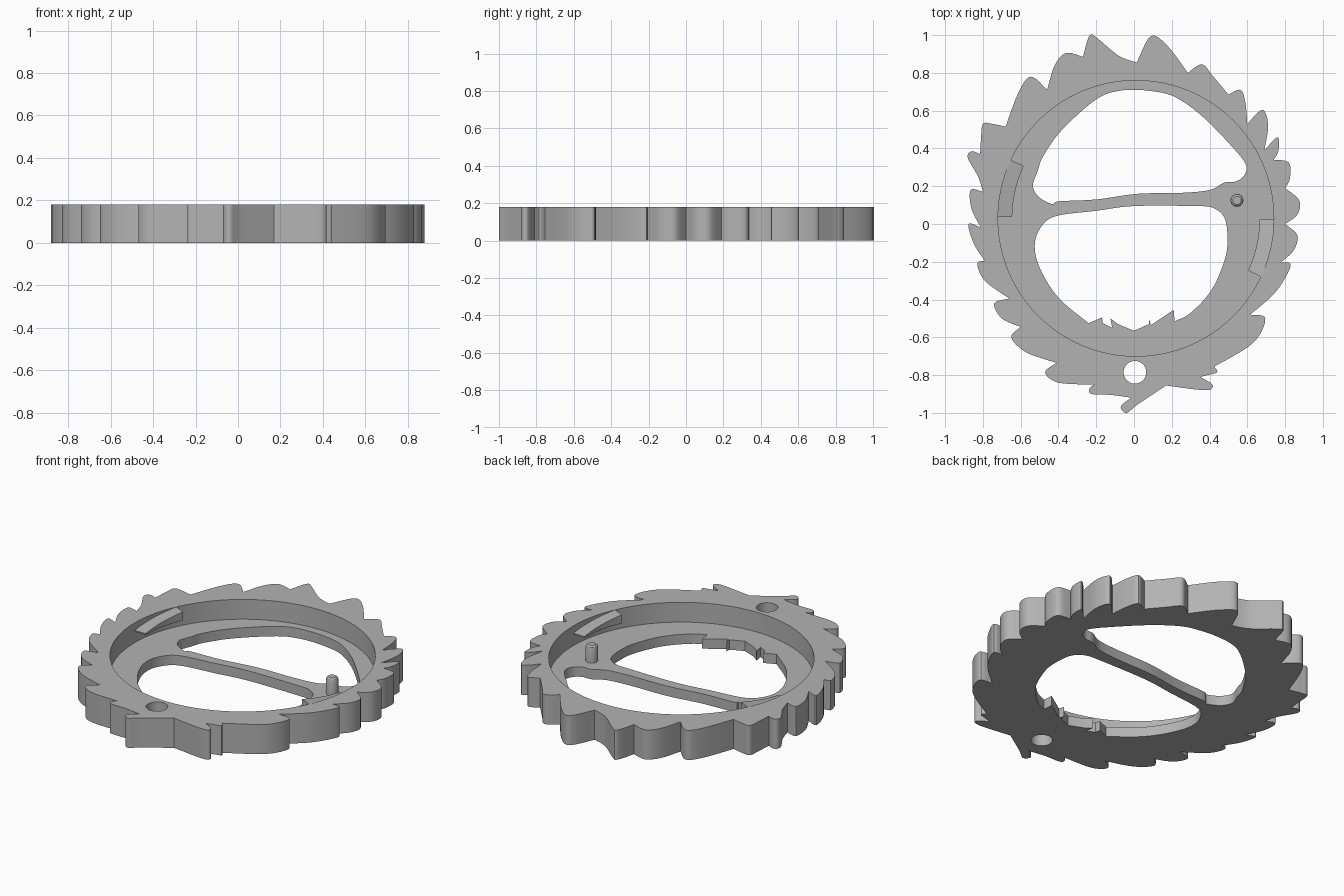
import bpy, bmesh, math
from mathutils import Vector

if "Cube" in bpy.data.objects:
    bpy.data.objects.remove(bpy.data.objects["Cube"])

HEIGHT, FLOOR = 0.18, 0.06
CX, CY, R = 0.01, 0.03, 0.73          # round recess

metal = bpy.data.materials.new("plain_grey")
metal.diffuse_color = (0.45, 0.45, 0.45, 1)
metal.use_nodes = True
metal.node_tree.nodes["Principled BSDF"].inputs["Base Color"].default_value = metal.diffuse_color


def spline(pts, steps=6):
    """Smooth open path through the points, sharp only at its ends."""
    p = [Vector(q) for q in pts]
    p = [p[0]] + p + [p[-1]]
    out = []
    for a, b, c, d in zip(p, p[1:], p[2:], p[3:]):
        for i in range(steps):
            t = i / steps
            out.append(0.5 * (2 * b + (c - a) * t + (2 * a - 5 * b + 4 * c - d) * t * t
                              + (3 * b - a - 3 * c + d) * t ** 3))
    return out


def circle(x, y, r, n):
    return [Vector((x + r * math.cos(2 * math.pi * i / n),
                    y + r * math.sin(2 * math.pi * i / n))) for i in range(n)]


def make(name, bm):
    bmesh.ops.recalc_face_normals(bm, faces=bm.faces)
    me = bpy.data.meshes.new(name)
    bm.to_mesh(me)
    bm.free()
    me.materials.append(metal)
    ob = bpy.data.objects.new(name, me)
    bpy.context.collection.objects.link(ob)
    return ob


def prism(name, outline, z0, z1):
    bm = bmesh.new()
    face = bm.faces.new([bm.verts.new((p[0], p[1], z0)) for p in outline])
    new = bmesh.ops.extrude_face_region(bm, geom=[face])["geom"]
    bmesh.ops.translate(bm, vec=(0, 0, z1 - z0),
                        verts=[v for v in new if isinstance(v, bmesh.types.BMVert)])
    return make(name, bm)


def smooth(ob):
    bpy.ops.object.select_all(action='DESELECT')
    ob.select_set(True)
    bpy.context.view_layer.objects.active = ob
    bpy.ops.object.shade_smooth_by_angle(angle=math.radians(32))


# Hooked teeth, clockwise: each starts at its sharp valley
right_teeth = [
    [(.015, .855), (.09, .995), (.18, .94)],
    [(.285, .80), (.36, .845), (.42, .78)],
    [(.50, .685), (.565, .71), (.59, .64)],
    [(.60, .53), (.68, .605), (.71, .52)],
    [(.69, .39), (.76, .46), (.765, .39)],
    [(.74, .34), (.82, .325), (.825, .24)],
    [(.80, .19), (.875, .125), (.865, .05)],
    [(.80, .0), (.865, -.06), (.845, -.14)],
    [(.775, -.205), (.83, -.22), (.75, -.36)],
    [(.615, -.48), (.695, -.50), (.63, -.63)],
    [(.425, -.755), (.44, -.785), (.39, -.80)],
    [(.35, -.81), (.415, -.85), (.38, -.88)],
    [(.17, -.855), (.02, -.955), (-.04, -1.0), (-.07, -.965)],
]
left_teeth = [
    [(-.015, -.92), (-.12, -.905), (-.225, -.90), (-.235, -.87)],
    [(-.21, -.85), (-.40, -.84), (-.47, -.785)],
    [(-.41, -.735), (-.57, -.68), (-.65, -.60)],
    [(-.60, -.545), (-.70, -.50), (-.74, -.42)],
    [(-.66, -.395), (-.79, -.30), (-.83, -.21)],
    [(-.79, -.195), (-.85, -.10), (-.875, .0)],
    [(-.81, -.02), (-.86, .08), (-.865, .18)],
    [(-.80, .17), (-.825, .25), (-.88, .35), (-.86, .385)],
    [(-.815, .37), (-.81, .45), (-.80, .53), (-.75, .53)],
    [(-.68, .515), (-.61, .70), (-.545, .78)],
    [(-.46, .71), (-.42, .84), (-.36, .905)],
    [(-.27, .885), (-.235, .998), (-.19, .98), (-.08, .89)],
]
teeth = right_teeth + left_teeth
outline = []
for i, tooth in enumerate(teeth):
    outline += spline(tooth + [teeth[(i + 1) % len(teeth)][0]])

# Upper window
upper = [(.04, .71), (.2, .68), (.35, .58), (.5, .43), (.59, .32), (.585, .26), (.54, .225),
         (.48, .22), (.40, .18), (.25, .165), (.02, .16), (-.2, .13), (-.40, .12), (-.43, .105),
         (-.50, .14), (-.535, .2), (-.51, .28), (-.48, .36), (-.38, .5), (-.2, .66), (-.08, .705),
         (.04, .71)]
# Lower window: smooth edge, closed by small straight nicks
lower = [(.215, -.515), (.30, -.47), (.41, -.35), (.48, -.19), (.495, -.08), (.48, .03), (.42, .085),
         (.32, .095), (0, .095), (-.2, .07), (-.40, .045), (-.48, .0), (-.525, -.1), (-.5, -.23),
         (-.4, -.39), (-.24, -.525)]
nicks = [(-.24, -.525), (-.17, -.495), (-.165, -.525), (-.115, -.55), (-.125, -.50), (-.085, -.53),
         (0, -.565), (.08, -.53), (.08, -.505), (.09, -.535), (.21, -.455)]

body = prism("toothed_ring_body", outline, 0, HEIGHT)
cutters = [
    prism("recess_cutter", circle(CX, CY, R, 96), FLOOR, 0.3),
    prism("upper_window_cutter", spline(upper), -0.1, 0.3),
    prism("lower_window_cutter", spline(lower) + nicks, -0.1, 0.3),
    prism("round_hole_cutter", circle(.005, -.785, .06, 40), -0.1, 0.3),
]
for c in cutters:
    m = body.modifiers.new("cut", 'BOOLEAN')
    m.operation, m.solver, m.object = 'DIFFERENCE', 'EXACT', c
bpy.context.view_layer.update()
cut = bpy.data.meshes.new_from_object(body.evaluated_get(bpy.context.evaluated_depsgraph_get()))
body.modifiers.clear()
body.data = cut
for c in cutters:
    bpy.data.objects.remove(c)
smooth(body)

# Sloped lugs on opposite sides of the recess wall
def lug(name, start, end):
    bm = bmesh.new()
    n, rings = 10, []
    for i in range(n + 1):
        t = i / n
        a = math.radians(start + (end - start) * t)
        top = HEIGHT - 0.045 * t
        rings.append([bm.verts.new((CX + r * math.cos(a), CY + r * math.sin(a), z))
                      for r, z in ((R + .002, top), (R - .075, top), (R - .075, .128), (R + .002, .128))])
    for p, q in zip(rings, rings[1:]):
        for k in range(4):
            bm.faces.new((p[k], p[(k + 1) % 4], q[(k + 1) % 4], q[k]))
    bm.faces.new(rings[0])
    bm.faces.new(rings[-1])
    smooth(make(name, bm))

lug("left_lug", 155, 179.5)
lug("right_lug", 335, 359.5)

# Round-tipped pin
bm = bmesh.new()
rings = [[bm.verts.new((p.x, p.y, z)) for p in circle(.545, .125, r, 24)]
         for r, z in ((.034, FLOOR - .01), (.034, .145), (.031, .154), (.022, .161))]
for p, q in zip(rings, rings[1:]):
    for k in range(24):
        bm.faces.new((p[k], p[(k + 1) % 24], q[(k + 1) % 24], q[k]))
bm.faces.new(rings[0])
bm.faces.new(rings[-1])
smooth(make("pin", bm))
